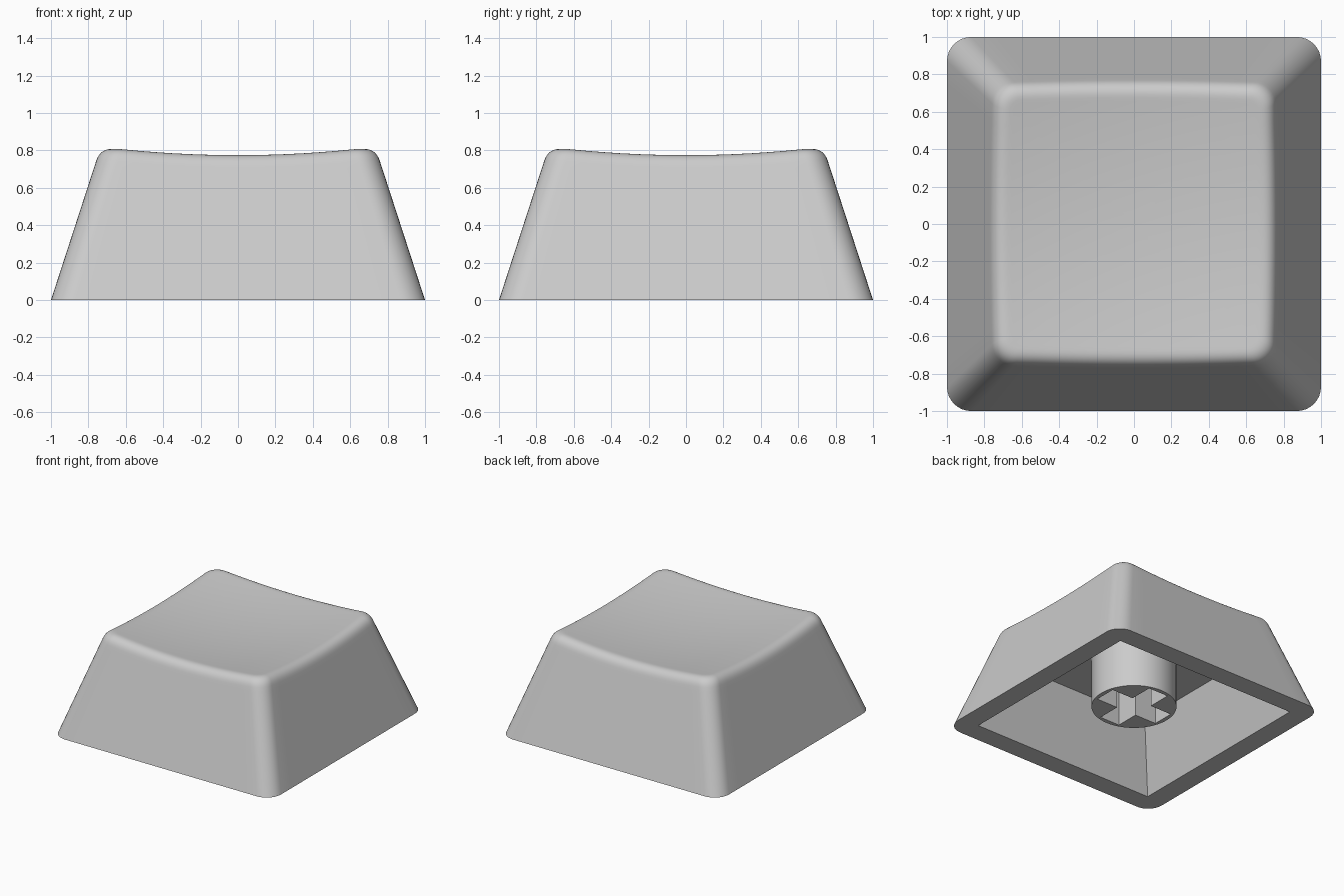
import bpy, bmesh, math
from mathutils import Vector

if "Cube" in bpy.data.objects:
    bpy.data.objects.remove(bpy.data.objects["Cube"])

TAPER = 0.325                    # wall inset per unit of height
ARC, SIDE, FILLET = 8, 14, 8     # segments: corner, straight side, rounded lip
STEM_BASE, CEILING = 0.105, 0.53

grey = bpy.data.materials.new("light_grey_plastic")
grey.diffuse_color = (0.6, 0.6, 0.6, 1)
grey.use_nodes = True
grey.node_tree.nodes["Principled BSDF"].inputs["Base Color"].default_value = grey.diffuse_color


def outline(half, radius):
    """Rounded square: per corner an arc followed by a divided straight side."""
    pts, c = [], half - radius
    for q in range(4):
        turn = math.pi / 2 * q

        def spin(x, y):
            return Vector((x * math.cos(turn) - y * math.sin(turn),
                           x * math.sin(turn) + y * math.cos(turn)))
        for i in range(ARC + 1):
            a = math.pi / 2 * i / ARC
            pts.append(spin(c + radius * math.cos(a), c + radius * math.sin(a)))
        for i in range(1, SIDE):
            pts.append(spin(c - 2 * c * i / SIDE, half))
    return pts


def dish(p):
    return 0.734 + 0.0865 * p.length_squared


def wall(i, z):
    p = outline(1 - TAPER * z, 0.13 - 0.02 * z)[i]
    return Vector((p.x, p.y, z))


def finish(bm, name, angle=30):
    bmesh.ops.recalc_face_normals(bm, faces=bm.faces)
    mesh = bpy.data.meshes.new(name)
    bm.to_mesh(mesh)
    bm.free()
    mesh.materials.append(grey)
    obj = bpy.data.objects.new(name, mesh)
    bpy.context.collection.objects.link(obj)
    bpy.ops.object.select_all(action='DESELECT')
    obj.select_set(True)
    bpy.context.view_layer.objects.active = obj
    bpy.ops.object.shade_smooth_by_angle(angle=math.radians(angle))
    return obj


# Cap: one vertical strip of points per outline position
count = len(outline(1, 0.13))
columns = []
for i in range(count):
    z = 0.8
    for _ in range(5):                       # where the wall meets the dish
        z = dish(wall(i, z).xy)
    low, edge = wall(i, z - 0.07), wall(i, z)
    p = outline(1 - TAPER * z - 0.07, 0.06)[i]
    top = Vector((p.x, p.y, dish(p)))
    col = [wall(i, 0), wall(i, z - 0.1)]
    for k in range(FILLET + 1):              # rounded lip
        t = k / FILLET
        col.append(low * (1 - t) ** 2 + edge * 2 * t * (1 - t) + top * t * t)
    for s in (0.97, 0.9, 0.8, 0.7, 0.6, 0.5, 0.4, 0.3, 0.2, 0.1):   # dished top
        q = p * s
        col.append(Vector((q.x, q.y, dish(q))))
    columns.append(col)

bm = bmesh.new()
grid = [[bm.verts.new(v) for v in col] for col in columns]
centre = bm.verts.new((0, 0, dish(Vector((0, 0)))))
for i in range(count):
    a, b = grid[i], grid[(i + 1) % count]
    for k in range(len(a) - 1):
        bm.faces.new((a[k], b[k], b[k + 1], a[k + 1]))
    bm.faces.new((a[-1], b[-1], centre))

# Square hollow underneath, joined to the outer wall by the flat rim
signs = ((1, 1), (-1, 1), (-1, -1), (1, -1))
mouth = [bm.verts.new((0.833 * x, 0.833 * y, 0)) for x, y in signs]
d = 0.833 - TAPER * CEILING
roof = [bm.verts.new((d * x, d * y, CEILING)) for x, y in signs]
step = ARC + SIDE
for q in range(4):
    n = (q + 1) % 4
    start = q * step
    for i in range(start, start + ARC):
        bm.faces.new((grid[i][0], grid[i + 1][0], mouth[q]))
    side = [grid[i % count][0] for i in range(start + ARC, start + step + 1)]
    bm.faces.new(side + [mouth[n], mouth[q]])
    bm.faces.new((mouth[q], mouth[n], roof[n], roof[q]))
bm.faces.new(roof)
finish(bm, "cap_shell")

# Stem: round post with a cross-shaped socket
R, ARM, W = 0.32, 0.285, 0.09
cross = []
for q in range(4):
    c, s = round(math.cos(q * math.pi / 2)), round(math.sin(q * math.pi / 2))
    cross += [(x * c - y * s, x * s + y * c)
              for x, y in ((ARM, -W), (ARM, W), (W, W))]
circle = [(R * math.cos(2 * math.pi * i / 64), R * math.sin(2 * math.pi * i / 64))
          for i in range(64)]
bm = bmesh.new()
rim_edges = []
for loop in (circle, cross):
    lo = [bm.verts.new((x, y, STEM_BASE)) for x, y in loop]
    hi = [bm.verts.new((x, y, CEILING)) for x, y in loop]
    for i in range(len(loop)):
        j = (i + 1) % len(loop)
        bm.faces.new((lo[i], lo[j], hi[j], hi[i]))
        rim_edges.append(bm.edges.get((lo[i], lo[j])))
bmesh.ops.triangle_fill(bm, edges=rim_edges, use_beauty=True)
finish(bm, "stem")
